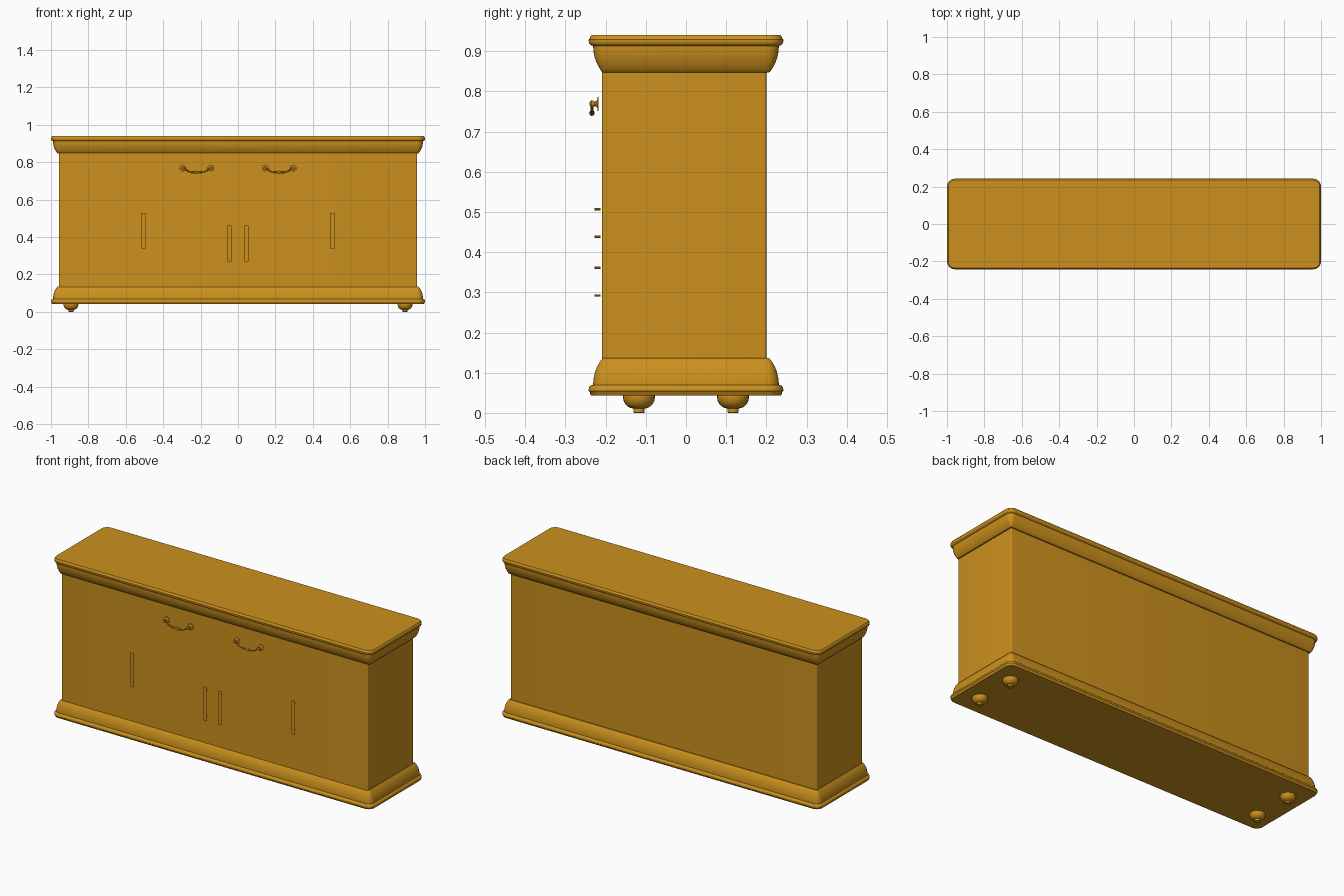
import bpy, bmesh, math
from mathutils import Matrix, Vector

if "Cube" in bpy.data.objects:
    bpy.data.objects.remove(bpy.data.objects["Cube"])

wood = bpy.data.materials.new("golden_wood")
wood.diffuse_color = (0.6, 0.28, 0.012, 1)
wood.use_nodes = True
wood.node_tree.nodes["Principled BSDF"].inputs["Base Color"].default_value = wood.diffuse_color


def finish(name, bm, loc=(0, 0, 0), smooth=True):
    bmesh.ops.recalc_face_normals(bm, faces=bm.faces)
    me = bpy.data.meshes.new(name)
    bm.to_mesh(me)
    bm.free()
    ob = bpy.data.objects.new(name, me)
    ob.location = loc
    bpy.context.collection.objects.link(ob)
    me.materials.append(wood)
    if smooth:
        bpy.context.view_layer.objects.active = ob
        bpy.ops.object.select_all(action='DESELECT')
        ob.select_set(True)
        bpy.ops.object.shade_smooth_by_angle(angle=math.radians(35))
    return ob


def bridge(bm, rings):
    for a, b in zip(rings, rings[1:]):
        n = len(a)
        for i in range(n):
            bm.faces.new((a[i], a[(i + 1) % n], b[(i + 1) % n], b[i]))
    bm.faces.new(rings[0])
    bm.faces.new(rings[-1])


def rounded_rect(hx, hy, r, seg=6):
    pts = []
    for q, (sx, sy) in enumerate([(1, 1), (-1, 1), (-1, -1), (1, -1)]):
        for i in range(seg + 1):
            a = math.pi / 2 * (q + i / seg)
            pts.append((sx * (hx - r) + r * math.cos(a), sy * (hy - r) + r * math.sin(a)))
    return pts


def loft(name, hx, hy, profile, r0=0.006, loc=(0, 0, 0)):
    # profile: (height, outward offset)
    bm = bmesh.new()
    rings = [[bm.verts.new((x, y, z)) for x, y in rounded_rect(hx + o, hy + o, r0 + o)]
             for z, o in profile]
    bridge(bm, rings)
    return finish(name, bm, loc)


def lathe(name, profile, loc, forward=False, n=24):
    # profile: (radius, height); forward turns the axis towards -y
    bm = bmesh.new()
    rings = [[bm.verts.new((r * math.cos(2 * math.pi * i / n), r * math.sin(2 * math.pi * i / n), h))
              for i in range(n)] for r, h in profile]
    bridge(bm, rings)
    if forward:
        bm.transform(Matrix.Rotation(math.pi / 2, 4, 'X'))
    return finish(name, bm, loc)


# Cabinet body
loft("body", 0.958, 0.2045, [(0.1, 0), (0.88, 0)], loc=(0, -0.0045, 0))

# Top and base mouldings (base is the top flipped)
mould = [(0.847, 0.0), (0.850, 0.004), (0.857, 0.009), (0.866, 0.014), (0.876, 0.0185),
         (0.888, 0.022), (0.901, 0.0245), (0.913, 0.025), (0.915, 0.031), (0.919, 0.035),
         (0.924, 0.036), (0.929, 0.036), (0.932, 0.033), (0.937, 0.032), (0.94, 0.029)]
loft("top_moulding", 0.964, 0.206, mould)
loft("base_moulding", 0.964, 0.206, [(0.983 - z, o) for z, o in mould])

# Turned feet
foot = [(0.011, 0), (0.014, 0.001), (0.014, 0.011), (0.021, 0.012), (0.028, 0.016),
        (0.034, 0.022), (0.038, 0.030), (0.040, 0.039), (0.039, 0.046)]
for sx in (-1, 1):
    for sy in (-1, 1):
        lathe("foot", foot, (sx * 0.893, sy * 0.117, 0))

# Drawer pulls: two rosettes and a beaded hanging bail each
rosette = [(0.018, 0), (0.018, 0.002), (0.011, 0.003), (0.007, 0.006), (0.006, 0.010),
           (0.008, 0.014), (0.009, 0.018), (0.007, 0.021), (0.003, 0.0225)]
half = [(0.075, 0.769), (0.066, 0.768), (0.060, 0.763), (0.054, 0.756), (0.046, 0.751),
        (0.036, 0.748), (0.024, 0.7465), (0.012, 0.746)]
path = [(-x, z) for x, z in half] + [(0, 0.746)] + [(x, z) for x, z in reversed(half)]
for cx in (-0.22, 0.22):
    for dx in (-0.075, 0.075):
        lathe("drawer_pull_rosette", rosette, (cx + dx, -0.2175, 0.769), True, 20)
    bm = bmesh.new()
    rings = []
    for i, (x, z) in enumerate(path):
        a, b = path[max(i - 1, 0)], path[min(i + 1, len(path) - 1)]
        t = Vector((b[0] - a[0], 0, b[1] - a[1])).normalized()
        side = Vector((-t.z, 0, t.x))
        rings.append([bm.verts.new(Vector((x, -0.234, z)) + 0.0033 *
                      (side * math.cos(k * math.pi / 4) + Vector((0, 1, 0)) * math.sin(k * math.pi / 4)))
                      for k in range(8)])
    bridge(bm, rings)
    for x, z, sx, sz in [(0, 0.746, 0.010, 0.007), (-0.018, 0.7465, 0.004, 0.006),
                         (0.018, 0.7465, 0.004, 0.006)]:
        bmesh.ops.create_uvsphere(bm, u_segments=16, v_segments=8, radius=1,
                                  matrix=Matrix.Translation((x, -0.234, z)) @ Matrix.Diagonal((sx, sz, sz, 1)))
    finish("drawer_pull_bail", bm, (cx, 0, 0))

# Door pulls: flat plates held off the doors by two pins
for x, z in [(-0.505, 0.434), (-0.045, 0.365), (0.045, 0.365), (0.505, 0.434)]:
    bm = bmesh.new()
    bm.faces.new([bm.verts.new((dx, 0, dz)) for dx, dz in
                  [(-0.011, -0.096), (0.011, -0.096), (0.011, 0.096), (-0.011, 0.096)]])
    plate = finish("door_pull_plate", bm, (x, -0.228, z), False)
    if plate.data.polygons[0].normal.y > 0:
        plate.data.flip_normals()
    for dz in (-0.073, 0.073):
        lathe("door_pull_pin", [(0.003, 0), (0.003, 0.0145)], (x, -0.2132, z + dz), True, 10)
